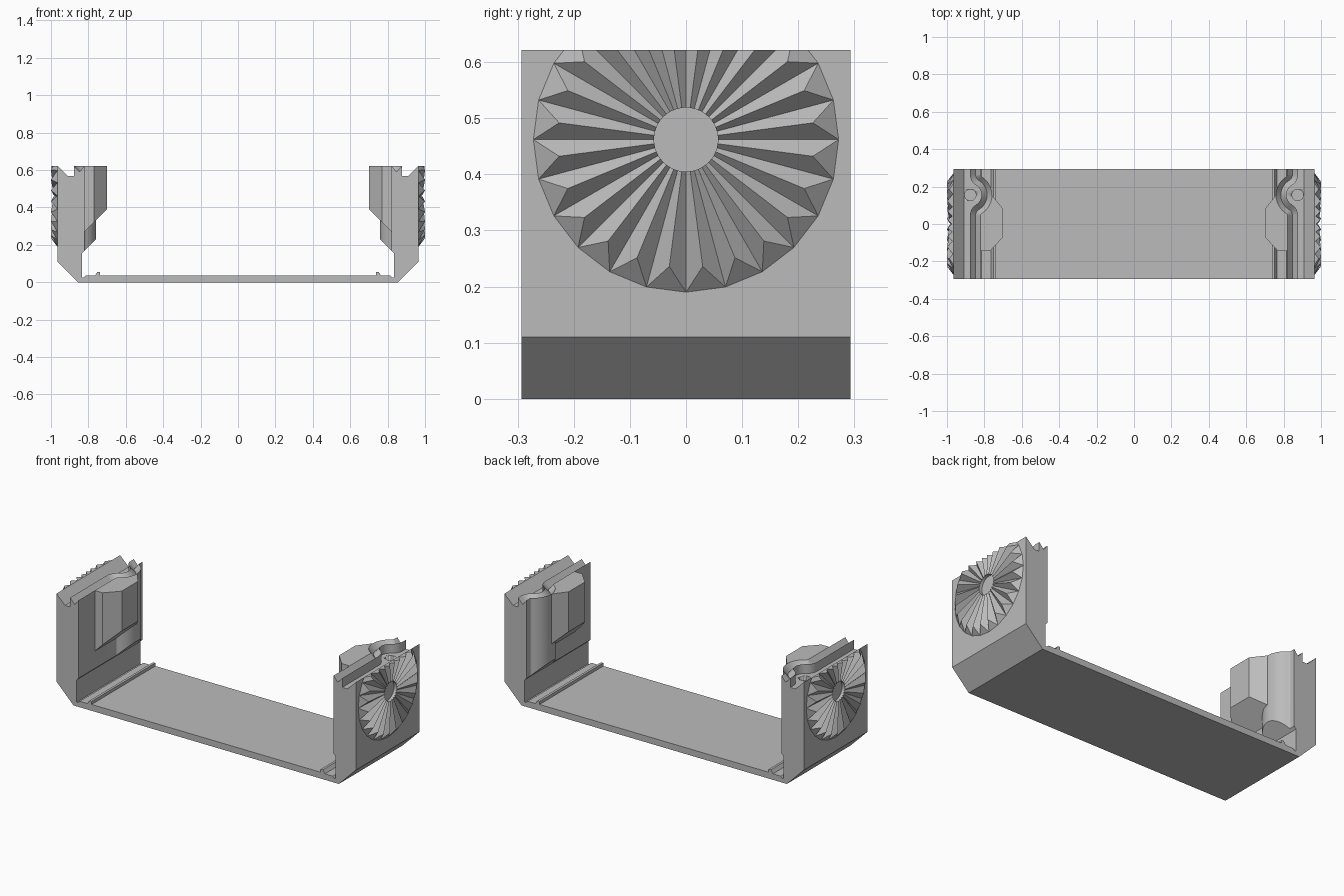
import bpy, bmesh, math
from mathutils import Vector

if "Cube" in bpy.data.objects:
    bpy.data.objects.remove(bpy.data.objects["Cube"])

HALF = 0.293          # half depth in y
TOP = 0.622           # top of the end walls
HOLE = (0.875, 0.155)  # screw hole centre

grey = bpy.data.materials.new("plain_grey")
grey.diffuse_color = (0.5, 0.5, 0.5, 1)
grey.use_nodes = True
grey.node_tree.nodes["Principled BSDF"].inputs["Base Color"].default_value = grey.diffuse_color


def make(name, bm, mirror=True, smooth=True):
    bmesh.ops.recalc_face_normals(bm, faces=bm.faces)
    me = bpy.data.meshes.new(name)
    bm.to_mesh(me)
    bm.free()
    ob = bpy.data.objects.new(name, me)
    bpy.context.collection.objects.link(ob)
    me.materials.append(grey)
    if smooth:
        bpy.ops.object.select_all(action='DESELECT')
        ob.select_set(True)
        bpy.context.view_layer.objects.active = ob
        bpy.ops.object.shade_smooth_by_angle(angle=math.radians(25))
    if mirror:
        ob.modifiers.new("mirror", 'MIRROR').use_axis[0] = True
    return ob


# Wavy seal line on the wall top: straight, bulging round the screw hole
def seal_path():
    line, rf, rc = 0.877, 0.07, 0.06
    fx = line - rf
    dx = HOLE[0] - fx
    dy = math.sqrt((rf + rc) ** 2 - dx ** 2)
    a = math.atan2(dy, dx)
    path = [(line, -HALF, -1, 0)]

    def arc(cx, cy, r, a0, a1, n, side):
        for i in range(n + 1):
            t = a0 + (a1 - a0) * i / n
            c, s = math.cos(t), math.sin(t)
            path.append((cx + r * c, cy + r * s, side * c, side * s))

    arc(fx, HOLE[1] - dy, rf, 0, a, 8, -1)
    path.pop()
    arc(HOLE[0], HOLE[1], rc, math.pi + a, math.pi - a, 18, 1)
    path.pop()
    arc(fx, HOLE[1] + dy, rf, -a, 0, 8, -1)
    path.append((line, HALF, -1, 0))
    return path


path = seal_path()
inner = [(x + 0.056 * nx, y + 0.056 * ny) for x, y, nx, ny in path]

# Floor and end walls: one half section swept along the seal line
floor = [(0, 0.037), (0.738, 0.037), (0.738, 0.055), (0.752, 0.055), (0.765, 0.035),
         (0.815, 0.035), (0.825, 0.025), (0.834, 0.025)]
outside = [(0.909, 0.568), (0.965, TOP), (0.965, 0.11), (0.855, 0), (0, 0)]
bm = bmesh.new()
rows = []
for (x, y, nx, ny), (cx, cy) in zip(path, inner):
    pts = [(px, y, pz) for px, pz in floor]
    pts += [(0.834, cy, 0.155), (cx, cy, 0.155 + 0.834 - cx), (cx, cy, TOP),
            (x + 0.03 * nx, y + 0.03 * ny, 0.59), (x, y, TOP), (x, y, 0.568)]
    pts += [(px, y, pz) for px, pz in outside]
    rows.append([bm.verts.new(p) for p in pts])
for r0, r1 in zip(rows, rows[1:]):
    for j in range(len(r0) - 1):
        bm.faces.new((r0[j], r0[j + 1], r1[j + 1], r1[j]))
bm.faces.new(rows[0])
bm.faces.new(rows[-1])
frame = make("frame", bm)

# Screw holes
bm = bmesh.new()
bmesh.ops.create_cone(bm, cap_ends=True, segments=32, radius1=0.03, radius2=0.03, depth=0.2)
bmesh.ops.translate(bm, verts=bm.verts, vec=(HOLE[0], HOLE[1], 0.5))
cutter = make("screw_hole_cutter", bm)
cutter.hide_render = True
cutter.hide_set(True)
cut = frame.modifiers.new("screw_holes", 'BOOLEAN')
cut.operation = 'DIFFERENCE'
cut.solver = 'EXACT'
cut.object = cutter

# Inner boss blocks with sloped undersides
back = [p for p in inner if -0.14 < p[1] <= HOLE[1] + 0.001]
outline = [(0.70, 0.08), (0.70, -0.07), (0.77, -0.145), (0.821, -0.145)] + back
bm = bmesh.new()
up = [bm.verts.new((x, y, TOP)) for x, y in outline]
low = [bm.verts.new((x, y, 0.39 - (x - 0.70))) for x, y in outline]
bm.faces.new(up)
bm.faces.new(low)
for i in range(len(up)):
    k = (i + 1) % len(up)
    bm.faces.new((up[i], up[k], low[k], low[i]))
make("boss_block", bm)

# Toothed rosettes on the outer faces, clipped at the wall top
TEETH, CZ, BASE = 24, 0.462, 0.965
bm = bmesh.new()


def polar(r, step, x):
    t = math.pi * step / TEETH
    return bm.verts.new((x, r * math.cos(t), CZ + r * math.sin(t)))


rim = [polar(0.272, 2 * i, BASE + 0.0005) for i in range(TEETH)]
peak = [polar(0.228, 2 * i + 1, 1.0) for i in range(TEETH)]
low_in = [polar(0.057, 2 * i, 0.980) for i in range(TEETH)]
high_in = [polar(0.057, 2 * i + 1, 0.988) for i in range(TEETH)]
hub = [polar(0.057, s, BASE) for s in range(2 * TEETH)]
for i in range(TEETH):
    k = (i + 1) % TEETH
    bm.faces.new((rim[i], rim[k], peak[i]))
    bm.faces.new((rim[i], peak[i], high_in[i], low_in[i]))
    bm.faces.new((peak[i], rim[k], low_in[k], high_in[i]))
    bm.faces.new((low_in[i], high_in[i], hub[2 * i + 1], hub[2 * i]))
    bm.faces.new((high_in[i], low_in[k], hub[2 * k], hub[2 * i + 1]))
bmesh.ops.recalc_face_normals(bm, faces=bm.faces)
res = bmesh.ops.bisect_plane(bm, geom=bm.verts[:] + bm.edges[:] + bm.faces[:], dist=1e-6,
                             plane_co=Vector((0, 0, TOP)), plane_no=Vector((0, 0, 1)),
                             clear_outer=True)
edges = [e for e in res["geom_cut"] if isinstance(e, bmesh.types.BMEdge)]
ext = bmesh.ops.extrude_edge_only(bm, edges=edges)
for v in ext["geom"]:
    if isinstance(v, bmesh.types.BMVert):
        v.co.x = BASE
make("grip_rosette", bm, smooth=False)
